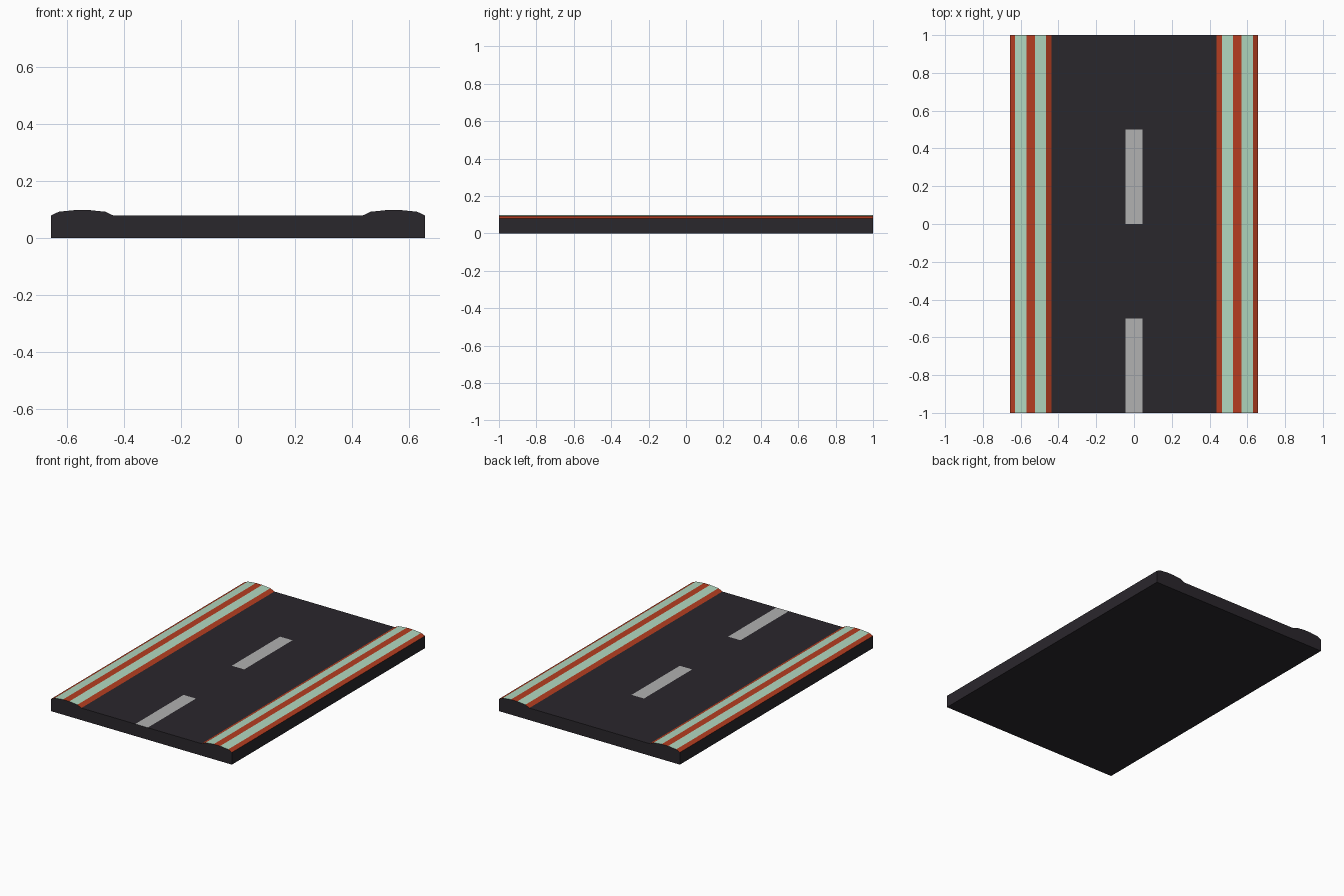
import bpy, bmesh

if "Cube" in bpy.data.objects:
    bpy.data.objects.remove(bpy.data.objects["Cube"])

def material(name, rgb):
    m = bpy.data.materials.new(name)
    m.diffuse_color = (*[(c / 255) ** 2.2 for c in rgb], 1)
    m.use_nodes = True
    m.node_tree.nodes["Principled BSDF"].inputs["Base Color"].default_value = m.diffuse_color
    return m

ASPHALT, RED, MINT, PAINT = range(4)
mats = [material("asphalt", (46, 43, 48)), material("kerb_red", (180, 64, 38)),
        material("kerb_mint", (175, 214, 190)), material("lane_paint", (175, 175, 175))]

# Right half of the top profile: dash edge, road edge, then the domed kerb
half = [(0.045, 0.079), (0.436, 0.079), (0.465, 0.093), (0.524, 0.099),
        (0.57, 0.099), (0.629, 0.093), (0.656, 0.08)]
half_colors = [ASPHALT, RED, MINT, RED, MINT, RED]
top = [(-x, z) for x, z in reversed(half)] + half
colors = half_colors[::-1] + [PAINT] + half_colors
stations = [-1, -0.5, 0, 0.5, 1]

# Top surface swept along the road, coloured strip by strip
bm = bmesh.new()
rows = [[bm.verts.new((x, y, z)) for x, z in top] for y in stations]
for j in range(len(stations) - 1):
    for i, color in enumerate(colors):
        f = bm.faces.new((rows[j][i], rows[j][i + 1], rows[j + 1][i + 1], rows[j + 1][i]))
        # Every other centre segment is a painted dash
        f.material_index = ASPHALT if color == PAINT and j % 2 else color

# Ends, sides and underside
w = half[-1][0]
fl, fr, bl, br = [bm.verts.new((sx * w, y, 0)) for y in (-1, 1) for sx in (-1, 1)]
bm.faces.new([fl, fr] + rows[0][::-1])
bm.faces.new([br, bl] + rows[-1])
bm.faces.new([bl, fl] + [r[0] for r in rows])
bm.faces.new([fr, br] + [r[-1] for r in reversed(rows)])
bm.faces.new([fl, bl, br, fr])
bmesh.ops.recalc_face_normals(bm, faces=bm.faces)

mesh = bpy.data.meshes.new("road_section")
bm.to_mesh(mesh)
bm.free()
for m in mats:
    mesh.materials.append(m)
bpy.context.collection.objects.link(bpy.data.objects.new("road_section", mesh))
